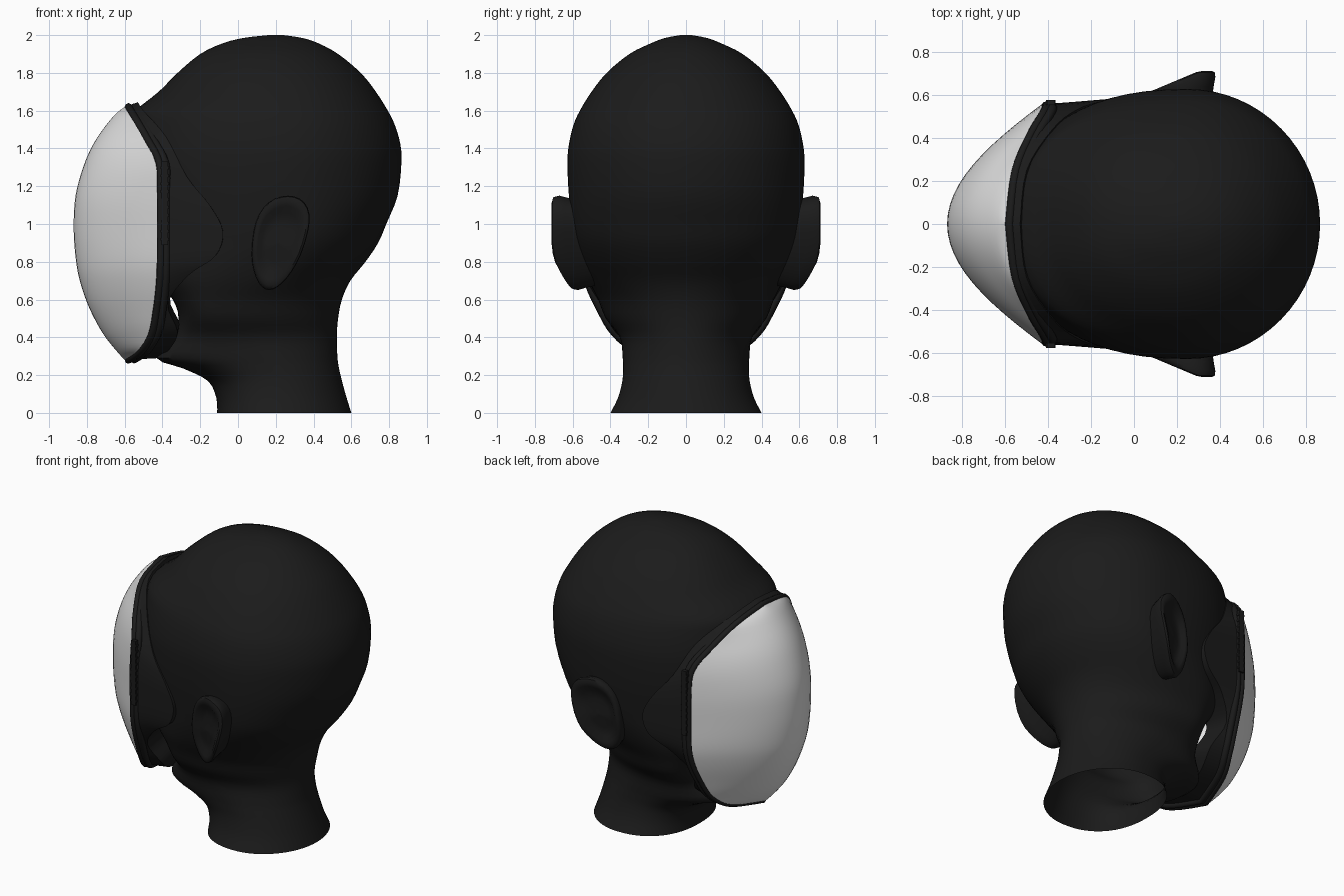
import bpy, bmesh, math
from mathutils import Vector

cube = bpy.data.objects.get("Cube")
if cube:
    bpy.data.objects.remove(cube)


def make_material(name, value, rough):
    mat = bpy.data.materials.new(name)
    mat.use_nodes = True
    mat.diffuse_color = (value, value, value, 1)
    bsdf = mat.node_tree.nodes["Principled BSDF"]
    bsdf.inputs["Base Color"].default_value = (value, value, value, 1)
    bsdf.inputs["Roughness"].default_value = rough
    return mat


BLACK = make_material("matte black", 0.011, 0.6)
GREY = make_material("pale grey", 0.75, 0.4)


def smooth_rows(rows, steps):
    """Catmull-Rom interpolation through rows of numbers."""
    out = []
    last = len(rows) - 1
    for i in range(last):
        a, b, c, d = (rows[min(max(i + k, 0), last)] for k in (-1, 0, 1, 2))
        for s in range(steps):
            t = s / steps
            out.append([q + 0.5 * t * (r - p + t * (2 * p - 5 * q + 4 * r - e
                        + t * (3 * (q - r) + e - p)))
                        for p, q, r, e in zip(a, b, c, d)])
    out.append(list(rows[-1]))
    return out


def loft(name, rings, mat, closed=True, cap_end=False, angle=50):
    """Skin a list of equally long point rings."""
    bm = bmesh.new()
    grid = [[bm.verts.new(p) for p in ring] for ring in rings]
    n = len(grid[0])
    for a, b in zip(grid, grid[1:]):
        for j in range(n if closed else n - 1):
            k = (j + 1) % n
            bm.faces.new((a[j], a[k], b[k], b[j]))
    if cap_end:
        bm.faces.new(grid[-1])
    bmesh.ops.remove_doubles(bm, verts=bm.verts, dist=0.0005)
    bmesh.ops.recalc_face_normals(bm, faces=bm.faces)
    mesh = bpy.data.meshes.new(name)
    bm.to_mesh(mesh)
    bm.free()
    mesh.materials.append(mat)
    obj = bpy.data.objects.new(name, mesh)
    bpy.context.collection.objects.link(obj)
    bpy.ops.object.select_all(action='DESELECT')
    obj.select_set(True)
    bpy.context.view_layer.objects.active = obj
    bpy.ops.object.shade_smooth_by_angle(angle=math.radians(angle))
    return obj


# Head and neck: height, front x, back x, x of widest point, half width
head_rows = [
    (0, -.11, .60, .24, .40), (.08, -.115, .575, .23, .36),
    (.17, -.16, .55, .21, .337), (.235, -.29, .535, .17, .333),
    (.29, -.43, .527, .12, .335), (.4, -.35, .523, .02, .35),
    (.5, -.315, .53, -.05, .425), (.6, -.345, .55, -.04, .465),
    (.7, -.43, .595, .05, .515), (.8, -.48, .675, .15, .555),
    (.9, -.52, .742, .22, .585), (1, -.54, .785, .25, .603),
    (1.15, -.57, .845, .25, .62), (1.32, -.575, .865, .25, .628),
    (1.42, -.57, .86, .25, .62), (1.52, -.56, .832, .25, .597),
    (1.6, -.54, .793, .24, .562), (1.7, -.42, .73, .23, .50),
    (1.8, -.32, .65, .21, .42), (1.9, -.2, .53, .2, .30),
    (1.957, -.08, .425, .2, .185), (1.985, .03, .34, .2, .11),
    (2, .16, .24, .2, .03)]


def head_ring(z, front, back, mid, half):
    # The jaw is squarer in plan than the skull and the neck
    front_power = 2.3 + .8 * max(0, 1 - abs(z - .58) / .32)
    ring = []
    for j in range(64):
        a = math.tau * j / 64
        c, s = math.cos(a), math.sin(a)
        e = front_power if c < 0 else 2.0
        reach = (back - mid) if c > 0 else (mid - front)
        ring.append((mid + math.copysign(abs(c) ** (2 / e), c) * reach,
                     math.copysign(abs(s) ** (2 / e), s) * half, z))
    return ring


loft("head", [head_ring(*r) for r in smooth_rows(head_rows, 3)], BLACK,
     cap_end=True)

# Ears: raised rim around a shallow hollow, flaring outwards to the back
ear_profile = [(.85, -.18), (.95, -.06), (1, -.015), (.98, .006), (.9, .012),
               (.78, .004), (.64, -.02), (.4, -.032), (.02, -.024)]


def ear_point(a, r, lift, side):
    c, s = math.cos(a), math.sin(a)
    z = .9 + .25 * r * math.copysign(abs(s) ** .85, s)
    x = .215 + .14 * r * c * (1 + .25 * s) + .2 * (z - .9)
    y = min(.615 + .42 * (x - .1), .7) + lift - .25 * max(0, .87 - z)
    return (x, side * y, z)


for side, label in ((1, "right"), (-1, "left")):
    rings = [[ear_point(math.tau * j / 32, r, lift, side) for j in range(32)]
             for r, lift in ear_profile]
    loft(label + "_ear", rings, BLACK, cap_end=True)

# Mask half outline: visor rim xyz, skirt edge xyz, visor front x
mask_rows = [
    (-.60, 0, 1.62, -.53, 0, 1.645, -.60),
    (-.57, .25, 1.57, -.50, .25, 1.60, -.66),
    (-.50, .42, 1.45, -.38, .44, 1.46, -.75),
    (-.435, .53, 1.32, -.27, .53, 1.25, -.813),
    (-.43, .555, 1.15, -.15, .572, 1.1, -.86),
    (-.43, .555, .97, -.08, .585, .96, -.87),
    (-.43, .55, .8, -.12, .575, .83, -.857),
    (-.435, .52, .68, -.26, .53, .73, -.832),
    (-.45, .46, .55, -.37, .45, .58, -.785),
    (-.475, .38, .42, -.32, .36, .43, -.715),
    (-.53, .25, .33, -.36, .22, .34, -.645),
    (-.60, 0, .28, -.42, 0, .29, -.60)]
mask = smooth_rows(mask_rows, 4)


def full_loop(half):
    return half + [(x, -y, z) for x, y, z in reversed(half[1:-1])]


# Visor: rounded bulge spanning the rim, straighter towards its sides
span = [k / 12 for k in range(-12, 13)]
loft("visor", [[(r[6] + (r[0] - r[6]) * u * u * (1.15 - .15 * u * u),
                 r[1] * u, r[2]) for u in span] for r in mask],
     GREY, closed=False)

# Skirt: rubber flange from the rim back onto the face, edge tucked in
rim = full_loop([tuple(r[:3]) for r in mask])
edge = full_loop([tuple(r[3:6]) for r in mask])
middle = [(Vector(p) + Vector(q)) / 2 for p, q in zip(rim, edge)]
tuck = [(x + .01, y * .6, 1 + (z - 1) * .93) for x, y, z in edge]
loft("mask_skirt", [rim, middle, edge, tuck], BLACK)


# Gasket beads around the visor
def bead(name, points, radius):
    rings = []
    n = len(points)
    for i, p in enumerate(points):
        tangent = (Vector(points[(i + 1) % n]) - Vector(points[i - 1])).normalized()
        across = tangent.cross(Vector((1, 0, 0))).normalized()
        along = across.cross(tangent)
        rings.append([Vector(p) + radius * (math.cos(a) * across + math.sin(a) * along)
                      for a in (math.tau * k / 8 for k in range(8))])
    loft(name, rings + [rings[0]], BLACK)


bead("visor_gasket", [(x + .02, y * .99, z) for x, y, z in rim], .02)
bead("outer_gasket", [(p[0] + .05, p[1] * .985, 1 + (p[2] - 1) * .995)
                      for p in rim], .022)

# Side clips: slim upright bars with small ribs
for side, label in ((1, "right"), (-1, "left")):
    bm = bmesh.new()
    bars = [(1.11, .035, .44)] + [(.92 + .042 * k, .045, .014) for k in range(10)]
    for z, depth, height in bars:
        made = bmesh.ops.create_cube(bm, size=1)["verts"]
        bmesh.ops.scale(bm, vec=(depth, .024, height), verts=made)
        bmesh.ops.translate(bm, vec=(-.388, side * .565, z), verts=made)
    mesh = bpy.data.meshes.new(label + "_clip")
    bm.to_mesh(mesh)
    bm.free()
    mesh.materials.append(BLACK)
    bpy.context.collection.objects.link(
        bpy.data.objects.new(label + "_clip", mesh))
